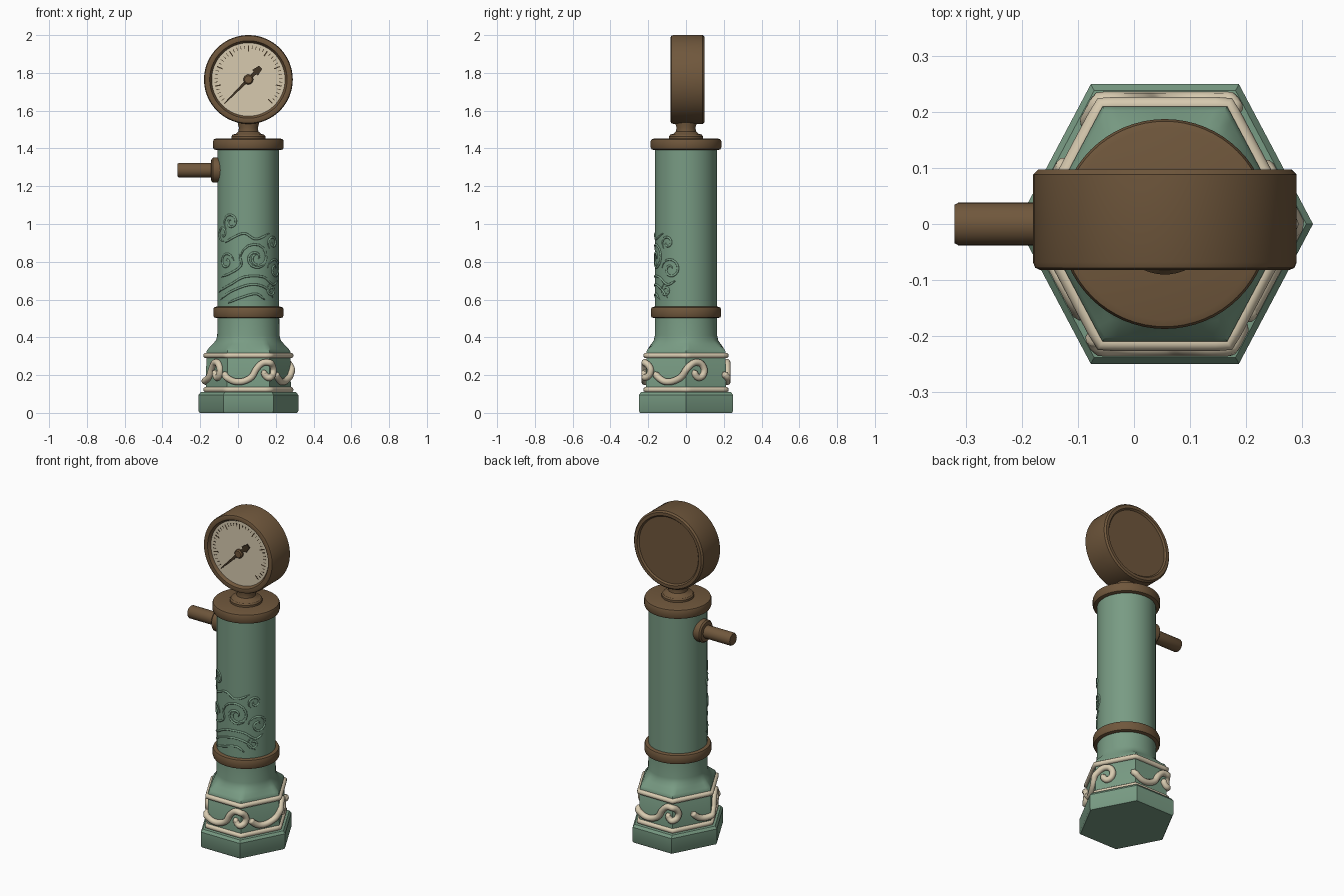
import bpy, bmesh, math
from math import sin, cos, pi, radians
from mathutils import Vector, Matrix

if "Cube" in bpy.data.objects:
    bpy.data.objects.remove(bpy.data.objects["Cube"])

AXIS = 0.055      # x of the post axis
STRETCH = 1.09    # hexagon depth against width
COLUMN_R = 0.163


def material(name, rgb):
    m = bpy.data.materials.new(name)
    m.use_nodes = True
    m.diffuse_color = (*rgb, 1)
    m.node_tree.nodes["Principled BSDF"].inputs["Base Color"].default_value = (*rgb, 1)
    return m


green = material("sage green", (0.19, 0.33, 0.23))
bronze = material("bronze brown", (0.16, 0.095, 0.045))
cream = material("cream", (0.68, 0.59, 0.43))
dark = material("dark brown", (0.055, 0.035, 0.018))


def finish(name, bm, mat, angle=35):
    bmesh.ops.recalc_face_normals(bm, faces=bm.faces)
    mesh = bpy.data.meshes.new(name)
    bm.to_mesh(mesh)
    bm.free()
    mesh.materials.append(mat)
    mesh.shade_smooth()
    mesh.set_sharp_from_angle(angle=radians(angle))
    ob = bpy.data.objects.new(name, mesh)
    bpy.context.collection.objects.link(ob)
    return ob


def loft(name, rings, mat, matrix=Matrix()):
    """Skin closed rings of points and cap both ends."""
    bm = bmesh.new()
    rows = [[bm.verts.new(matrix @ Vector(p)) for p in ring] for ring in rings]
    n = len(rows[0])
    for a, b in zip(rows, rows[1:]):
        for i in range(n):
            j = (i + 1) % n
            bm.faces.new((a[i], a[j], b[j], b[i]))
    bm.faces.new(rows[0])
    bm.faces.new(rows[-1])
    return finish(name, bm, mat)


def lathe(name, profile, mat, matrix, n=64):
    """Turn (radius, height) pairs about local z."""
    rings = [[(r * cos(2 * pi * i / n), r * sin(2 * pi * i / n), h) for i in range(n)]
             for r, h in profile]
    return loft(name, rings, mat, matrix)


def hex_radius(a, r):
    return r * cos(pi / 6) / cos(a % (pi / 3) - pi / 6)


def hex_point(a, r, z):
    h = hex_radius(a, r)
    return (AXIS + h * cos(a), h * sin(a) * STRETCH, z)


def smooth_path(points, steps=7):
    """Catmull-Rom curve through the points."""
    p = [Vector(q) for q in points]
    p = [2 * p[0] - p[1]] + p + [2 * p[-1] - p[-2]]
    out = []
    for a, b, c, d in zip(p, p[1:], p[2:], p[3:]):
        for s in range(steps):
            t = s / steps
            out.append(0.5 * (2 * b + (c - a) * t + (2 * a - 5 * b + 4 * c - d) * t * t
                              + (3 * b - a - 3 * c + d) * t ** 3))
    return out + [p[-2]]


def tubes(name, paths, radius, mat, closed=False):
    """Round tubes along 3D paths, with rounded ends when open."""
    cu = bpy.data.curves.new(name, "CURVE")
    cu.dimensions = "3D"
    cu.bevel_depth = radius
    cu.bevel_resolution = 3
    cu.use_fill_caps = True
    for path in paths:
        s = cu.splines.new("POLY")
        s.points.add(len(path) - 1)
        s.use_cyclic_u = closed
        for k, (pt, co) in enumerate(zip(s.points, path)):
            pt.co = (*co, 1)
            end = min(k, len(path) - 1 - k)
            pt.radius = 1 if closed else min(1, 0.35 + 0.22 * end)
    temp = bpy.data.objects.new(name + " temp", cu)
    bpy.context.collection.objects.link(temp)
    bpy.context.view_layer.update()
    mesh = bpy.data.meshes.new_from_object(
        temp.evaluated_get(bpy.context.evaluated_depsgraph_get()))
    bpy.data.objects.remove(temp)
    bm = bmesh.new()
    bm.from_mesh(mesh)
    bpy.data.meshes.remove(mesh)
    ob = finish(name, bm, mat, 60)
    ob.data.materials.clear()
    ob.data.materials.append(mat)
    return ob


# Hexagonal base blending into the round neck
def base_ring(z, r, roundness, n=72):
    ring = []
    for i in range(n):
        a = 2 * pi * i / n
        h = hex_radius(a, r) * (1 - roundness) + r * roundness
        ring.append((AXIS + h * cos(a), h * sin(a) * (STRETCH * (1 - roundness) + roundness), z))
    return ring


loft("hexagonal_base", [base_ring(*s) for s in (
    (0, .258, 0), (.01, .264, 0), (.095, .264, 0), (.11, .252, 0), (.112, .225, 0),
    (.325, .222, 0), (.338, .214, 0), (.365, .188, .55), (.385, .171, .9),
    (.41, .165, 1), (.52, COLUMN_R, 1))], green)

# Column, collars and gauge stem
upright = Matrix.Translation((AXIS, 0, 0))
lathe("column", [(COLUMN_R, .5), (COLUMN_R, 1.42)], green, upright)
for name, r, lo, hi in (("lower_collar", .186, .502, .562), ("top_cap", .187, 1.392, 1.452)):
    lathe(name, [(r - .016, lo), (r - .004, lo + .004), (r, lo + .014), (r, hi - .014),
                 (r - .004, hi - .004), (r - .016, hi)], bronze, upright)
lathe("gauge_stem", [(.09, 1.44), (.09, 1.464), (.083, 1.473), (.066, 1.478), (.053, 1.49),
                     (.05, 1.51), (.056, 1.53), (.058, 1.56)], bronze, upright)

# Side spout
sideways = Matrix.Translation((AXIS, 0, 1.285)) @ Matrix.Rotation(-pi / 2, 4, "Y")
lathe("spout_flange", [(.066, .13), (.066, .188), (.058, .196), (.045, .198)], bronze, sideways)
lathe("spout", [(.038, .15), (.038, .368), (.034, .375)], bronze, sideways, 32)

# Gauge case and dial, turned about the front axis
DIAL_Z = 1.765
facing = Matrix.Translation((AXIS, 0, DIAL_Z)) @ Matrix.Rotation(pi / 2, 4, "X")
lathe("gauge_case", [(.2, -.088), (.208, -.097), (.226, -.097), (.235, -.088), (.235, .068),
                     (.231, .078), (.222, .082), (.205, .08), (.193, .06)], bronze, facing, 96)
lathe("dial", [(.194, .05), (.194, .063)], cream, facing, 96)


def plate(name, outlines, depth, lift, mat):
    """Thin flat shapes lying on the dial."""
    bm = bmesh.new()
    for pts in outlines:
        low = [bm.verts.new(facing @ Vector((x, y, lift))) for x, y in pts]
        top = bmesh.ops.extrude_face_region(bm, geom=[bm.faces.new(low)])["geom"]
        move = facing.to_3x3() @ Vector((0, 0, depth))
        bmesh.ops.translate(bm, vec=move, verts=[v for v in top if isinstance(v, bmesh.types.BMVert)])
    return finish(name, bm, mat, 20)


def polar_quad(r0, r1, a, half0, half1):
    d, s = Vector((cos(a), sin(a))), Vector((-sin(a), cos(a)))
    return [d * r0 - s * half0, d * r1 - s * half1, d * r1 + s * half1, d * r0 + s * half0]


ticks = []
for i in range(41):
    a = radians(225 - i * 270 / 40)
    major = i % 5 == 0
    w = .003 if major else .0015
    ticks.append(polar_quad(.148 if major else .162, .18, a, w, w))
plate("dial_ticks", ticks, .002, .062, dark)
aim = radians(225)
plate("needle", [polar_quad(0, .165, aim, .009, .003),
                 polar_quad(0, .055, aim + pi, .009, .01),
                 polar_quad(.05, .092, aim + pi, .021, .012)], .008, .066, dark)
lathe("needle_hub", [(.026, .062), (.026, .074), (.02, .08)], bronze, facing, 24)

# Cream bands around the base
for name, z in (("lower_band", .123), ("upper_band", .304)):
    tubes(name, [[hex_point(radians(i * 5), .224, z) for i in range(72)]], .015, cream, True)

# Cream scrolls wrapped around the base
SCROLL = [(0, .215), (.02, .19), (.06, .167), (.11, .167), (.16, .19), (.19, .235), (.225, .265),
          (.265, .262), (.288, .23), (.278, .197), (.25, .187), (.232, .207), (.24, .222)]
scrolls = []
for start in (-126, -47, 55, 150):
    scrolls.append([hex_point(radians(start) + p.x / .225, .231, p.y) for p in smooth_path(SCROLL)])
tubes("base_scrolls", scrolls, .018, cream)


# Raised swirls on the front of the column
def spiral(u, z, r0, r1, a0, turns):
    n = int(abs(turns) * 14) + 2
    return [(u + (r0 + (r1 - r0) * k / n) * cos(a0 + 2 * pi * turns * k / n),
             z + (r0 + (r1 - r0) * k / n) * sin(a0 + 2 * pi * turns * k / n)) for k in range(n + 1)]


def wrap(points):
    return [(AXIS + COLUMN_R * sin(u / COLUMN_R), -COLUMN_R * cos(u / COLUMN_R), z)
            for u, z in points]


swirls = [spiral(.04, .82, .085, .015, 3.4, -1.6), spiral(.05, .82, .055, .02, 1, -.9),
          spiral(-.1, 1.01, .05, .01, 4, -1.4), spiral(-.16, .95, .045, .01, 5, -1.2),
          spiral(.17, .76, .06, .012, 3, -1.4), spiral(-.13, .8, .05, .01, 0, 1.3),
          spiral(.15, .9, .04, .01, 4, -1.2), spiral(.14, .65, .035, .01, 2, 1.1)]
sweeps = [[(-.2, .64), (-.1, .68), (-.02, .72), (.08, .72), (.15, .68), (.2, .7)],
          [(-.18, .6), (-.08, .65), (.02, .68), (.1, .66), (.15, .61)],
          [(-.17, .72), (-.1, .74), (-.04, .78), (-.05, .84)],
          [(-.14, .9), (-.08, .93), (-.02, .95), (.04, .92), (.12, .95)],
          [(-.12, .58), (-.04, .61), (.04, .63), (.09, .6)]]
swirls += [[tuple(p) for p in smooth_path(s)] for s in sweeps]
tubes("column_swirls", [wrap(s) for s in swirls], .006, green)
